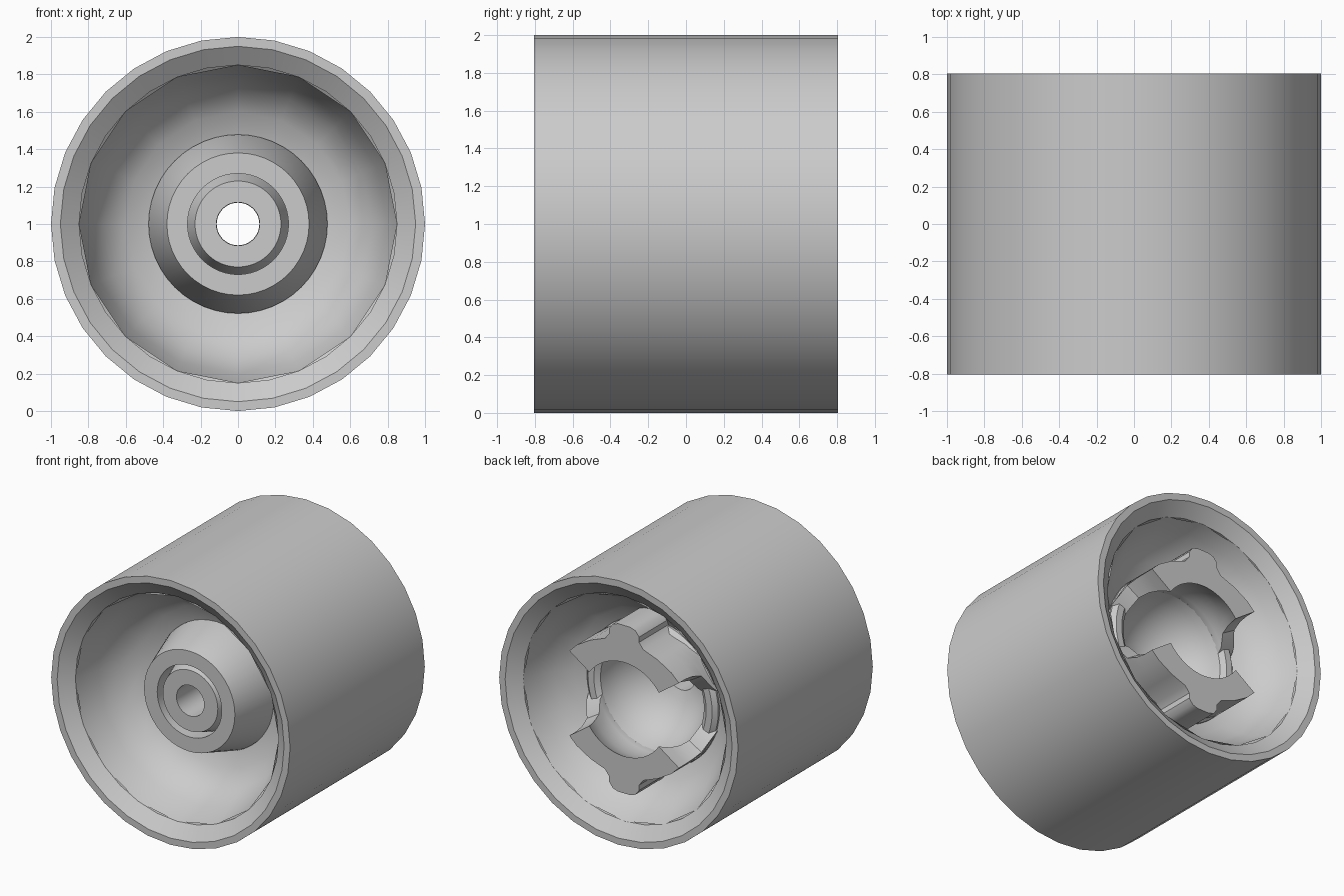
import bpy, bmesh, math

if "Cube" in bpy.data.objects:
    bpy.data.objects.remove(bpy.data.objects["Cube"])

grey = bpy.data.materials.new("plain_grey")
grey.diffuse_color = (0.6, 0.6, 0.6, 1)
grey.use_nodes = True
grey.node_tree.nodes["Principled BSDF"].inputs["Base Color"].default_value = grey.diffuse_color


def finish(name, bm, angle=35):
    bmesh.ops.recalc_face_normals(bm, faces=bm.faces)
    me = bpy.data.meshes.new(name)
    bm.to_mesh(me)
    bm.free()
    me.materials.append(grey)
    ob = bpy.data.objects.new(name, me)
    bpy.context.collection.objects.link(ob)
    bpy.ops.object.select_all(action='DESELECT')
    ob.select_set(True)
    bpy.context.view_layer.objects.active = ob
    bpy.ops.object.shade_smooth_by_angle(angle=math.radians(angle))
    return ob


def lathe(name, profile, sides, closed=True, angle=35):
    """Spin (radius, y) points around the lengthwise axis."""
    bm = bmesh.new()
    rings = []
    for r, y in profile:
        rings.append([bm.verts.new((r * math.sin(math.tau * i / sides), y,
                                    1 + r * math.cos(math.tau * i / sides)))
                      for i in range(sides)])
    for k in range(len(rings) if closed else len(rings) - 1):
        a, b = rings[k], rings[(k + 1) % len(rings)]
        for i in range(sides):
            j = (i + 1) % sides
            bm.faces.new((a[i], a[j], b[j], b[i]))
    return finish(name, bm, angle)


# Outer drum with tapered lips at both ends and a shallow inner rib
lathe("drum", [(1, -0.805), (1, 0.805), (0.95, 0.805), (0.85, 0.73),
               (0.85, 0.06), (0.80, 0.02), (0.80, -0.02), (0.85, -0.06),
               (0.85, -0.73), (0.95, -0.805)], 32)

# Coarse bowl-shaped walls joining the drum to the hub
lathe("front_bowl", [(0.852, -0.73), (0.80, -0.53), (0.72, -0.38),
                     (0.60, -0.29), (0.46, -0.25)], 16, False, 25)
lathe("back_bowl", [(0.852, 0.73), (0.81, 0.62), (0.74, 0.51),
                    (0.64, 0.42), (0.50, 0.36)], 16, False, 50)

# Hub: front boss and groove, tapered collar, rear cup with round hollow
R, CY = 0.44, 0.48
hollow = lambda y: math.sqrt(R * R - (y - CY) ** 2)
socket = [(R * math.sin(t), CY - R * math.cos(t))
          for t in [math.radians(80 - 65 * k / 8) for k in range(9)]]
lathe("hub", [(0.116, -0.57), (0.23, -0.57), (0.27, -0.45), (0.27, -0.58),
              (0.38, -0.58), (0.478, -0.27), (0.48, -0.20), (0.55, 0.0),
              (0.55, 0.40), (0.52, 0.43), (0.47, 0.43)] + socket, 48)


# Cup jaws: prongs continuing the round hollow, with a rounded outer rib
def outline(start, r_in):
    polar = lambda r, d: (r * math.cos(math.radians(d)), r * math.sin(math.radians(d)))
    inner = [polar(r_in, start + (180 - 2 * start) * k / 16) for k in range(17)]
    left = [polar(0.56, 180 - start), polar(0.55, 136), polar(0.53, 122),
            polar(0.52, 108), (-0.125, 0.54), (-0.125, 0.58),
            (-0.095, 0.62), (-0.05, 0.635)]
    return inner + left + [(-x, z) for x, z in reversed(left)]


for name, sign in (("upper_jaw", 1), ("lower_jaw", -1)):
    bm = bmesh.new()
    loops = []
    for y, start in ((0.25, 16), (0.40, 16), (0.44, 20), (0.50, 31),
                     (0.58, 34), (0.66, 35), (0.74, 35)):
        r_in = hollow(y) if y > 0.3 else 0.46
        loops.append([bm.verts.new((sign * x, y, 1 + sign * z))
                      for x, z in outline(start, r_in)])
    n = len(loops[0])
    for a, b in zip(loops, loops[1:]):
        for i in range(n):
            j = (i + 1) % n
            bm.faces.new((a[i], a[j], b[j], b[i]))
    bm.faces.new(loops[-1])
    bm.faces.new(loops[0])
    finish(name, bm)
